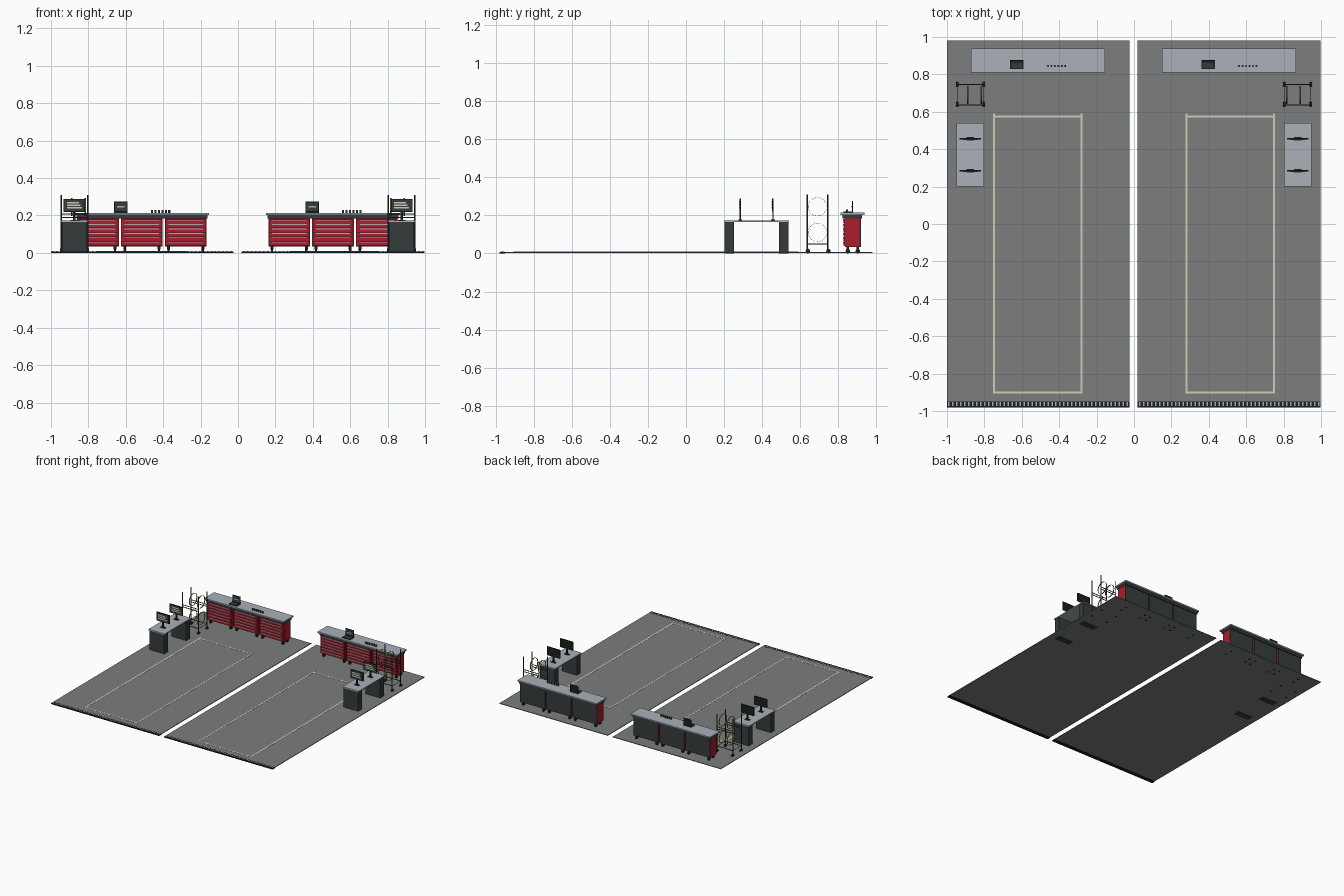
import bpy, bmesh
from mathutils import Matrix, Vector

cube = bpy.data.objects.get("Cube")
if cube:
    bpy.data.objects.remove(cube, do_unlink=True)


def material(name, rgb):
    m = bpy.data.materials.new(name)
    m.use_nodes = True
    m.diffuse_color = (*rgb, 1)
    m.node_tree.nodes["Principled BSDF"].inputs["Base Color"].default_value = (*rgb, 1)
    return m


floor_grey = material("floor grey", (0.2, 0.21, 0.21))
steel = material("brushed steel", (0.4, 0.44, 0.48))
red = material("cabinet red", (0.42, 0.012, 0.025))
dark = material("dark slate", (0.035, 0.045, 0.045))
black = material("black", (0.012, 0.014, 0.014))
cream = material("cream", (0.65, 0.61, 0.48))
gold = material("gold", (0.35, 0.2, 0.015))


class Part:
    """Collects boxes and rods into one single-coloured object."""

    def __init__(self, name, mat):
        self.name, self.mat, self.bm = name, mat, bmesh.new()

    def box(self, x, y, z):
        size = Vector((abs(x[1] - x[0]), abs(y[1] - y[0]), abs(z[1] - z[0])))
        mid = Vector((sum(x), sum(y), sum(z))) / 2
        bmesh.ops.create_cube(self.bm, size=1, matrix=Matrix.LocRotScale(mid, None, size))
        return self

    def rod(self, a, b, r, sides=10):
        a, b = Vector(a), Vector(b)
        turn = (b - a).to_track_quat('Z', 'Y')
        bmesh.ops.create_cone(self.bm, cap_ends=True, segments=sides, radius1=r, radius2=r,
                              depth=(b - a).length,
                              matrix=Matrix.LocRotScale((a + b) / 2, turn, None))
        return self

    def done(self):
        mesh = bpy.data.meshes.new(self.name)
        self.bm.to_mesh(mesh)
        self.bm.free()
        mesh.materials.append(self.mat)
        ob = bpy.data.objects.new(self.name, mesh)
        bpy.context.collection.objects.link(ob)
        return ob


def hoop(name, centre, radius, width, mat):
    """Thin-walled band whose axis runs along x."""
    bm = bmesh.new()
    bmesh.ops.create_cone(bm, cap_ends=False, segments=32, radius1=radius, radius2=radius,
                          depth=width, matrix=Matrix.Translation(centre) @ Matrix.Rotation(1.5708, 4, 'Y'))
    mesh = bpy.data.meshes.new(name)
    bm.to_mesh(mesh)
    bm.free()
    mesh.materials.append(mat)
    mesh.shade_smooth()
    ob = bpy.data.objects.new(name, mesh)
    bpy.context.collection.objects.link(ob)
    solid = ob.modifiers.new("wall", 'SOLIDIFY')
    solid.thickness = 0.0012


def castors(part, points, r):
    for x, y in points:
        part.rod((x - r / 2, y, r), (x + r / 2, y, r), r, 12)


FLOOR = 0.008


def bay_floor(side, x0, x1):
    Part(side + "_floor", floor_grey).box((x0, x1), (-0.95, 0.98), (0.003, FLOOR)).done()
    # drain grate along the front edge
    Part(side + "_grate", black).box((x0, x1), (-0.98, -0.95), (0, FLOOR)).done()
    slats = Part(side + "_grate_slats", steel)
    n = 46
    for i in range(n):
        x = x0 + (i + 0.5) * (x1 - x0) / n
        slats.box((x - 0.004, x + 0.004), (-0.973, -0.953), (FLOOR - 0.001, FLOOR + 0.001))
    slats.done()


def parking_lines(side, s):
    p, z = Part(side + "_parking_lines", cream), (FLOOR, FLOOR + 0.001)
    p.box((s * 0.755, s * 0.742), (-0.905, 0.59), z)
    p.box((s * 0.285, s * 0.275), (-0.905, 0.59), z)
    for y in (-0.9, 0.575):
        p.box((s * 0.742, s * 0.285), (y - 0.005, y + 0.005), z)
    p.done()


def workbench(side, x0):
    # worktop and rim
    Part(side + "_bench_top", steel).box((x0, x0 + 0.716), (0.81, 0.937), (0.203, 0.214)).done()
    Part(side + "_bench_rim", dark).box((x0 + 0.008, x0 + 0.708), (0.822, 0.925), (0.184, 0.203)).done()
    bodies, backs = Part(side + "_cabinets", red), Part(side + "_cabinet_backs", dark)
    gaps, handles = Part(side + "_drawer_gaps", black), Part(side + "_drawer_handles", steel)
    wheels = Part(side + "_bench_castors", black)
    for i in range(3):
        a = x0 + 0.012 + i * 0.2345
        b = a + 0.223
        bodies.box((a, b), (0.834, 0.912), (0.034, 0.184))
        backs.box((a, b), (0.912, 0.918), (0.034, 0.184))
        gaps.box((a + 0.004, b - 0.004), (0.832, 0.834), (0.038, 0.182))
        # drawer fronts with pull strips
        for k in range(6):
            z = 0.041 + k * 0.0235
            bodies.box((a + 0.006, b - 0.006), (0.827, 0.833), (z, z + 0.021))
            handles.box((a + 0.02, b - 0.02), (0.823, 0.828), (z + 0.014, z + 0.019))
        corners = [(x, y) for x in (a + 0.02, b - 0.02) for y in (0.85, 0.902)]
        castors(wheels, corners, 0.012)
        for x, y in corners:
            wheels.box((x - 0.008, x + 0.008), (y - 0.007, y + 0.007), (0.018, 0.035))
    for p in (bodies, backs, gaps, handles, wheels):
        p.done()
    # laptop
    x = x0 + 0.246
    lap = Part(side + "_laptop", black)
    lap.box((x - 0.036, x + 0.036), (0.828, 0.878), (0.214, 0.219))
    lap.box((x - 0.036, x + 0.036), (0.872, 0.878), (0.219, 0.274)).done()
    Part(side + "_laptop_keys", dark).box((x - 0.03, x + 0.03), (0.834, 0.862), (0.219, 0.22)).done()
    Part(side + "_laptop_screen", dark).box((x - 0.032, x + 0.032), (0.871, 0.872), (0.224, 0.27)).done()
    Part(side + "_laptop_display", steel).box((x - 0.02, x + 0.02), (0.87, 0.871), (0.242, 0.25)).done()
    # row of small sockets
    row = Part(side + "_sockets", dark)
    for i in range(6):
        sx = x0 + 0.412 + i * 0.0185
        row.rod((sx, 0.845, 0.214), (sx, 0.845, 0.23), 0.0055, 12)
    row.done()


def desk(side, s):
    c, h = s * 0.875, 0.073
    Part(side + "_desk_top", steel).box((c - h, c + h), (0.2, 0.54), (0.165, 0.174)).done()
    legs = Part(side + "_desk_pedestals", dark)
    for y in (0.203, 0.487):
        legs.box((c - 0.067, c + 0.067), (y, y + 0.05), (0, 0.165))
    legs.done()
    # two monitors on stands
    shell, glass = Part(side + "_monitors", black), Part(side + "_monitor_screens", dark)
    marks = Part(side + "_monitor_display", cream)
    for y in (0.285, 0.456):
        shell.box((c - 0.058, c + 0.058), (y - 0.004, y + 0.004), (0.219, 0.289))
        shell.box((c - 0.006, c + 0.006), (y - 0.003, y + 0.003), (0.174, 0.22))
        shell.box((c - 0.02, c + 0.02), (y - 0.01, y + 0.01), (0.174, 0.177))
        glass.box((c - 0.054, c + 0.054), (y - 0.005, y - 0.004), (0.224, 0.285))
        for i, z in enumerate((0.237, 0.251, 0.265)):
            marks.box((c - 0.04, c + 0.04 - 0.008 * i), (y - 0.006, y - 0.005), (z, z + 0.008))
    for p in (shell, glass, marks):
        p.done()


def wheel_rack(side, s):
    frame, wheels = Part(side + "_rack_frame", dark), Part(side + "_rack_castors", black)
    xs, ys = (s * 0.803, s * 0.945), (0.637, 0.745)
    for x in xs:
        for y in ys:
            frame.rod((x, y, 0.02), (x, y, 0.31), 0.0035, 8)
    # cross rails
    for y in ys:
        for z in (0.05, 0.19, 0.207):
            frame.rod((xs[0], y, z), (xs[1], y, z), 0.003, 8)
    for x in xs:
        frame.rod((x, ys[0], 0.05), (x, ys[1], 0.05), 0.002, 8)
    castors(wheels, [(x, y + 0.003) for x in xs for y in ys], 0.012)
    frame.done()
    wheels.done()
    # tyre hoops on two levels
    for level, z in (("lower", 0.11), ("upper", 0.245)):
        for k, x in enumerate((0.889, 0.817)):
            hoop(f"{side}_{level}_hoop_{k}", (s * x, 0.69, z), 0.049, 0.006, gold)
            hoop(f"{side}_{level}_hoop_edge_{k}", (s * (x - 0.004), 0.69, z), 0.049, 0.002, cream)


bay_floor("right", -1.0, -0.025)
bay_floor("left", 0.02, 0.998)
workbench("right", -0.872)
workbench("left", 0.15)
for side, s in (("right", -1), ("left", 1)):
    parking_lines(side, s)
    desk(side, s)
    wheel_rack(side, s)
